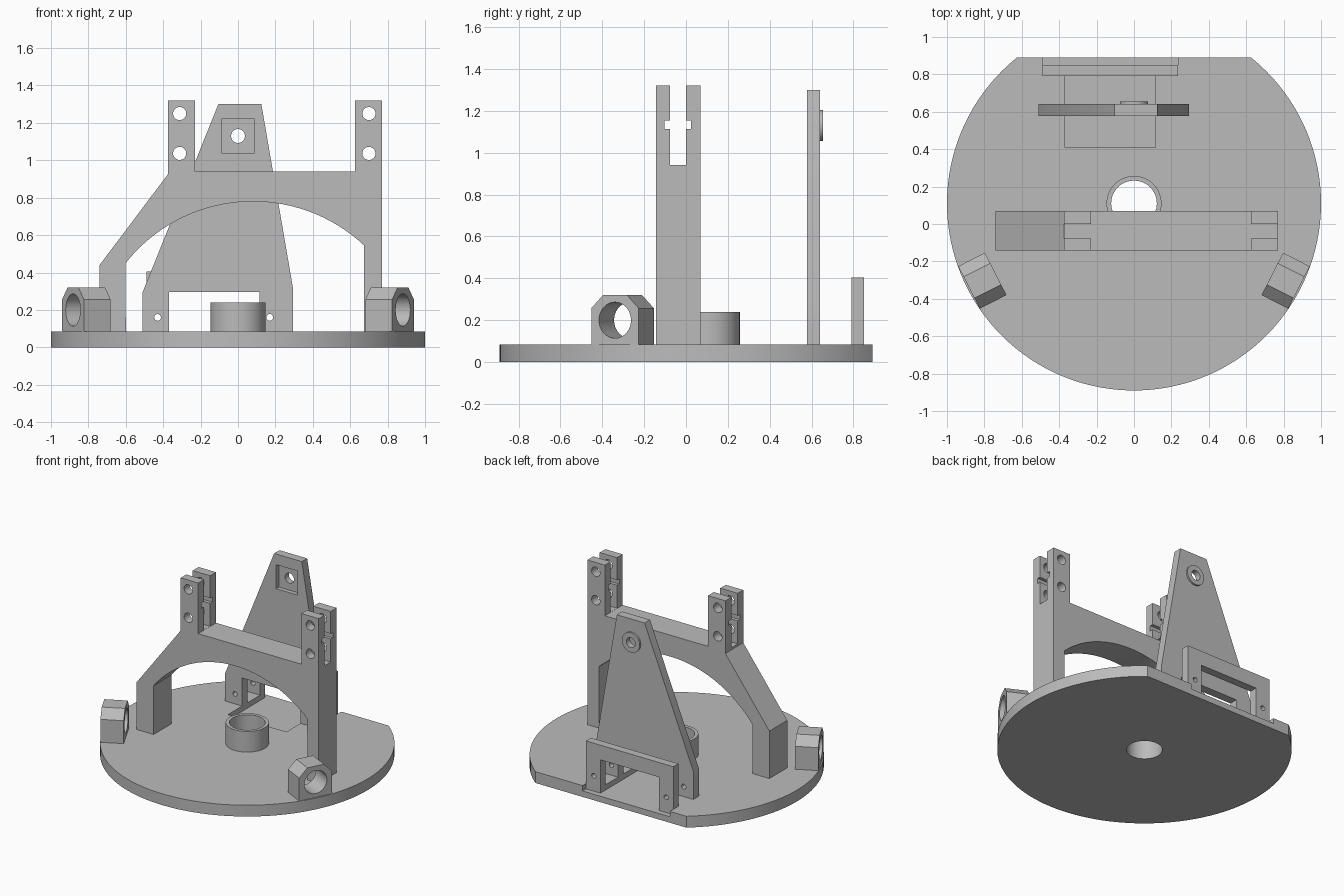
import bpy, bmesh
from math import radians, sin, cos, atan2, pi
from mathutils import Matrix, Vector

if "Cube" in bpy.data.objects:
    bpy.data.objects.remove(bpy.data.objects["Cube"])

grey = bpy.data.materials.new("plain grey")
grey.use_nodes = True
COLOUR = (0.5, 0.5, 0.5, 1)
grey.diffuse_color = COLOUR
grey.node_tree.nodes["Principled BSDF"].inputs["Base Color"].default_value = COLOUR

BASE_TOP = 0.085
POCKET = 0.045      # floor level of the shallow pockets in the base
CY = 0.11           # centre of the disc along y


def finish(name, bm):
    bmesh.ops.recalc_face_normals(bm, faces=bm.faces)
    mesh = bpy.data.meshes.new(name)
    bm.to_mesh(mesh)
    bm.free()
    mesh.materials.append(grey)
    ob = bpy.data.objects.new(name, mesh)
    bpy.context.collection.objects.link(ob)
    return ob


def prism(name, outline, y0, y1):
    """Extrude an x-z outline from y0 to y1."""
    bm = bmesh.new()
    face = bm.faces.new([bm.verts.new((x, y0, z)) for x, z in outline])
    new = bmesh.ops.extrude_face_region(bm, geom=[face])["geom"]
    verts = [v for v in new if isinstance(v, bmesh.types.BMVert)]
    bmesh.ops.translate(bm, verts=verts, vec=(0, y1 - y0, 0))
    return finish(name, bm)


def box(name, x0, x1, y0, y1, z0, z1):
    return prism(name, [(x0, z0), (x1, z0), (x1, z1), (x0, z1)], y0, y1)


def rod(name, centre, radius, length, axis="Z", segments=48):
    bm = bmesh.new()
    turn = Matrix.Rotation(pi / 2, 4, "X") if axis == "Y" else Matrix()
    bmesh.ops.create_cone(bm, cap_ends=True, segments=segments, radius1=radius,
                          radius2=radius, depth=length,
                          matrix=Matrix.Translation(Vector(centre)) @ turn)
    return finish(name, bm)


def select_only(ob):
    bpy.ops.object.select_all(action="DESELECT")
    ob.select_set(True)
    bpy.context.view_layer.objects.active = ob


def cut(ob, *cutters):
    select_only(ob)
    for c in cutters:
        mod = ob.modifiers.new("cut", "BOOLEAN")
        mod.operation, mod.solver, mod.object = "DIFFERENCE", "EXACT", c
        bpy.ops.object.modifier_apply(modifier=mod.name)
        bpy.data.objects.remove(c)


def smooth(ob):
    select_only(ob)
    bpy.ops.object.shade_smooth_by_angle(angle=radians(30))


# Round base with a flat back, centre hole and shallow pockets
base = rod("base_disc", (0, CY, BASE_TOP / 2), 1, BASE_TOP, segments=128)
cut(base,
    box("c", -2, 2, 0.89, 2, -1, 1),
    rod("c", (0, CY, 0), 0.122, 1),
    box("c", -0.37, 0.115, 0.41, 0.8, POCKET, 1),
    box("c", -0.49, 0.235, 0.79, 1, POCKET, 1))
smooth(base)

# Collar around the centre hole
collar = rod("centre_collar", (0, CY, (BASE_TOP + 0.24) / 2), 0.147, 0.24 - BASE_TOP)
cut(collar, rod("c", (0, CY, 0), 0.122, 1))
smooth(collar)

# Arched frame with two forked posts
R, AX, AZ = 0.868, 0.08, -0.088
start, end = atan2(0.545 - AZ, 0.675 - AX), atan2(0.45 - AZ, -0.6 - AX)
arc = [(AX + R * cos(start + (end - start) * i / 32),
        AZ + R * sin(start + (end - start) * i / 32)) for i in range(33)]
outline = [(-0.6, BASE_TOP), (-0.74, BASE_TOP), (-0.74, 0.44), (-0.375, 0.925),
           (-0.375, 1.32), (-0.23, 1.32), (-0.23, 0.94), (0.625, 0.94),
           (0.625, 1.32), (0.77, 1.32), (0.77, BASE_TOP), (0.675, BASE_TOP)]
arch = prism("arched_frame", outline + arc, -0.143, 0.069)
cut(arch,
    box("c", -1, 1, -0.077, -0.001, 0.941, 2),
    box("c", -1, 1, -0.103, 0.024, 1.113, 1.153))
for x in (-0.312, 0.7):
    for z in (1.037, 1.25):
        cut(arch, rod("c", (x, 0, z), 0.035, 1, "Y", 32))
smooth(arch)

# Tapered rear plate with feet, square recess and pin hole
HOLE_Z = 1.13
SCREWS = (-0.43, 0.17)
plate = prism("rear_plate",
              [(-0.51, BASE_TOP), (-0.51, 0.295), (-0.105, 1.3), (0.125, 1.3),
               (0.295, 0.31), (0.295, BASE_TOP), (0.115, BASE_TOP), (0.115, 0.295),
               (-0.37, 0.295), (-0.37, BASE_TOP)], 0.577, 0.641)
cut(plate,
    box("c", -0.088, 0.088, 0.4, 0.61, 1.04, 1.22),
    rod("c", (0, 0.6, HOLE_Z), 0.037, 1, "Y", 32),
    *[rod("c", (x, 0.6, 0.16), 0.018, 0.3, "Y", 24) for x in SCREWS])
smooth(plate)

# Raised ring behind the pin hole
ring = rod("plate_ring", (0, 0.646, HOLE_Z), 0.074, 0.016, "Y")
cut(ring, rod("c", (0, 0.6, HOLE_Z), 0.037, 1, "Y", 32))
smooth(ring)

# Bridge-shaped rear bracket standing in its pocket
bracket = prism("rear_bracket",
                [(-0.49, POCKET), (-0.49, 0.405), (0.235, 0.405), (0.235, POCKET),
                 (0.115, POCKET), (0.115, 0.295), (-0.37, 0.295), (-0.37, POCKET)],
                0.79, 0.85)
cut(bracket, *[rod("c", (x, 0.82, 0.16), 0.018, 0.3, "Y", 24) for x in SCREWS])
smooth(bracket)

# Chamfered lugs with radial holes on both sides
W, C, TOP = 0.127, 0.063, 0.32
for name, angle in (("left_lug", radians(63)), ("right_lug", radians(-63))):
    lug = prism(name, [(-W, BASE_TOP), (W, BASE_TOP), (W, TOP - C), (W - C, TOP),
                       (C - W, TOP), (-W, TOP - C)], -0.99, -0.83)
    cut(lug, rod("c", (0, -0.9, 0.2), 0.086, 1, "Y"))
    lug.data.transform(Matrix.Translation((0, CY, 0)) @ Matrix.Rotation(angle, 4, "Z"))
    smooth(lug)
